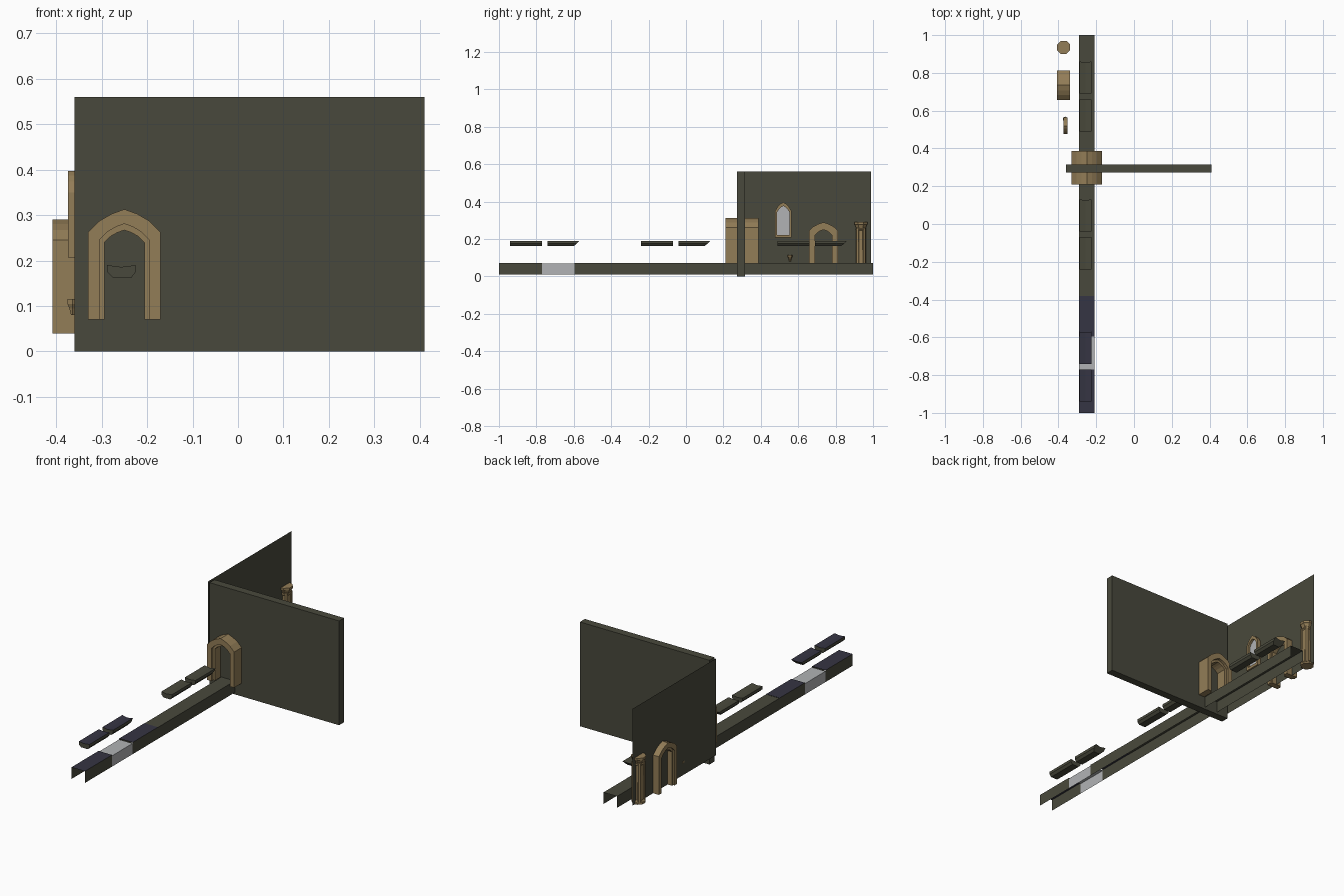
import bpy, math

if "Cube" in bpy.data.objects:
    bpy.data.objects.remove(bpy.data.objects["Cube"])

def mat(name, c):
    m = bpy.data.materials.new(name)
    m.diffuse_color = (*c, 1)
    m.use_nodes = True
    m.node_tree.nodes["Principled BSDF"].inputs["Base Color"].default_value = m.diffuse_color
    return m

OLIVE = mat("dark_olive_stone", (0.066, 0.066, 0.045))
TAN = mat("tan_stone", (0.29, 0.205, 0.095))
NAVY = mat("dark_slate_blue", (0.036, 0.035, 0.056))
GREY = mat("light_grey", (0.44, 0.45, 0.46))

def mesh(name, verts, faces, mats, rule=None):
    me = bpy.data.meshes.new(name)
    me.from_pydata(verts, [], faces)
    me.update()
    for m in mats:
        me.materials.append(m)
    if rule:
        for p in me.polygons:
            p.material_index = rule(p)
    ob = bpy.data.objects.new(name, me)
    bpy.context.collection.objects.link(ob)
    return ob

def box(name, x0, x1, y0, y1, z0, z1, m):
    v = [(x, y, z) for z in (z0, z1) for y in (y0, y1) for x in (x0, x1)]
    f = [(0, 2, 3, 1), (4, 5, 7, 6), (0, 1, 5, 4), (2, 6, 7, 3), (0, 4, 6, 2), (1, 3, 7, 5)]
    return mesh(name, v, f, [m])

# pointed arch outline, from left foot to right foot
def outline(c, w, base, spring, peak):
    h = peak - spring
    left = [(-w, base), (-w, spring), (-w * 0.68, spring + h * 0.5), (-w * 0.35, spring + h * 0.8)]
    return [(c + u, z) for u, z in left + [(0, peak)] + [(-u, z) for u, z in reversed(left)]]

# solid band between two outlines; axis 'y' faces front, 'x' faces sideways
def band(name, outer, inner, d0, d1, axis, m, closed=False):
    n = len(outer)
    pos = (lambda u, z, d: (u, d, z)) if axis == 'y' else (lambda u, z, d: (d, -u, z))
    if axis == 'x':
        d0, d1 = d1, d0
    v = [pos(u, z, d) for d in (d0, d1) for line in (outer, inner) for u, z in line]
    if axis == 'x':
        v = [(x, -y, z) for x, y, z in v]
    f = []
    for i in range(n if closed else n - 1):
        j = (i + 1) % n
        f += [(i, n + i, n + j, j), (2 * n + i, 2 * n + j, 3 * n + j, 3 * n + i),
              (i, j, 2 * n + j, 2 * n + i), (n + i, 3 * n + i, 3 * n + j, n + j)]
    if not closed:
        e = n - 1
        f += [(0, 2 * n, 3 * n, n), (e, n + e, 3 * n + e, 2 * n + e)]
    return mesh(name, v, f, [m])

# walls
box("front_wall", -0.36, 0.41, 0.273, 0.315, 0.0, 0.56, OLIVE)
mesh("side_wall", [(-0.374, 0.28, 0.04), (-0.374, 0.99, 0.04), (-0.374, 0.99, 0.56), (-0.374, 0.28, 0.56)],
     [(0, 1, 2, 3)], [OLIVE])

# walkway: open channel sections, with dark-blue tops near the front
def channel(name, y0, y1, zt, side, top):
    xs = [(-0.29, 0.01), (-0.29, zt), (-0.21, zt), (-0.21, 0.01)]
    v = [(x, y, z) for y in (y0, y1) for x, z in xs]
    f = [(i, i + 1, i + 5, i + 4) for i in range(3)]
    mesh(name, v, f, [side, top], lambda p: 1 if abs(p.normal.z) > 0.5 else 0)

channel("walkway_end", -1.0, -0.77, 0.073, OLIVE, NAVY)
channel("walkway_gap", -0.77, -0.595, 0.068, GREY, GREY)
channel("walkway_blue", -0.595, -0.38, 0.073, OLIVE, NAVY)
channel("walkway_long", -0.38, 1.0, 0.072, OLIVE, OLIVE)

# floating ledges with chamfered underside, the rear one tapering at its end
def ledge(name, y0, y1, taper, top):
    prof = [(-0.275, 0.162), (-0.235, 0.162), (-0.225, 0.175), (-0.225, 0.19),
            (-0.257, 0.186), (-0.288, 0.19), (-0.288, 0.175)]
    v = [(x, y0, z) for x, z in prof]
    v += [(x, y1 - taper * (0.19 - z) / 0.028, z) for x, z in prof]
    n = len(prof)
    f = [tuple(range(n)), tuple(range(2 * n - 1, n - 1, -1))]
    f += [(i, i + n, (i + 1) % n + n, (i + 1) % n) for i in range(n)]
    mesh(name, v, f, [OLIVE, top], lambda p: 1 if p.index in (5, 6) else 0)

for k, (s, top) in enumerate([(-0.94, NAVY), (-0.24, OLIVE), (0.49, OLIVE)]):
    ledge(f"ledge_front_{k}", s, s + 0.17, 0, top)
    ledge(f"ledge_rear_{k}", s + 0.2, s + 0.37, 0.03, top)

# front doorway
a = outline(-0.25, 0.08, 0.07, 0.262, 0.313)
b = outline(-0.25, 0.055, 0.07, 0.245, 0.281)
c = outline(-0.25, 0.044, 0.07, 0.24, 0.267)
band("front_arch_outer", a, b, 0.21, 0.387, 'y', TAN)
band("front_arch_inner", b, c, 0.225, 0.372, 'y', TAN)

# side doorway
a = outline(0.735, 0.078, 0.04, 0.245, 0.29)
b = outline(0.735, 0.055, 0.04, 0.228, 0.263)
c = outline(0.735, 0.045, 0.04, 0.222, 0.25)
band("side_arch_outer", a, b, -0.408, -0.34, 'x', TAN)
band("side_arch_inner", b, c, -0.40, -0.348, 'x', TAN)

# window
a = outline(0.52, 0.044, 0.207, 0.35, 0.397)
b = outline(0.52, 0.033, 0.222, 0.343, 0.377)
band("window_frame", a, b, -0.3735, -0.353, 'x', TAN, closed=True)
mesh("window_glass", [(-0.366, y, z) for y, z in b], [tuple(range(len(b)))], [GREY])

# rings of vertices stacked into a solid
def stack(name, cx, cy, rings, sides, m):
    v, f = [], []
    for r, z in rings:
        for i in range(sides):
            t = (i + 0.5) * 2 * math.pi / sides
            v.append((cx + r * math.cos(t), cy + r * math.sin(t), z))
    for k in range(len(rings) - 1):
        for i in range(sides):
            j = (i + 1) % sides
            f.append((k * sides + i, k * sides + j, (k + 1) * sides + j, (k + 1) * sides + i))
    f += [tuple(range(sides - 1, -1, -1)), tuple(range(len(v) - sides, len(v)))]
    mesh(name, v, f, [m])

# column with base, flared capital and corner shafts
stack("column", -0.373, 0.935, [(0.035, 0.04), (0.035, 0.05), (0.027, 0.06), (0.025, 0.245),
      (0.03, 0.25), (0.027, 0.257), (0.034, 0.275), (0.038, 0.278), (0.038, 0.29)], 8, TAN)
for sx in (-1, 1):
    for sy in (-1, 1):
        stack("corner_shaft", -0.373 + sx * 0.018, 0.935 + sy * 0.018,
              [(0.009, 0.05), (0.009, 0.26)], 6, TAN)

# small corbel below the window
stack("corbel", -0.364, 0.556, [(0.004, 0.08), (0.008, 0.095), (0.013, 0.105), (0.013, 0.115)], 6, TAN)
